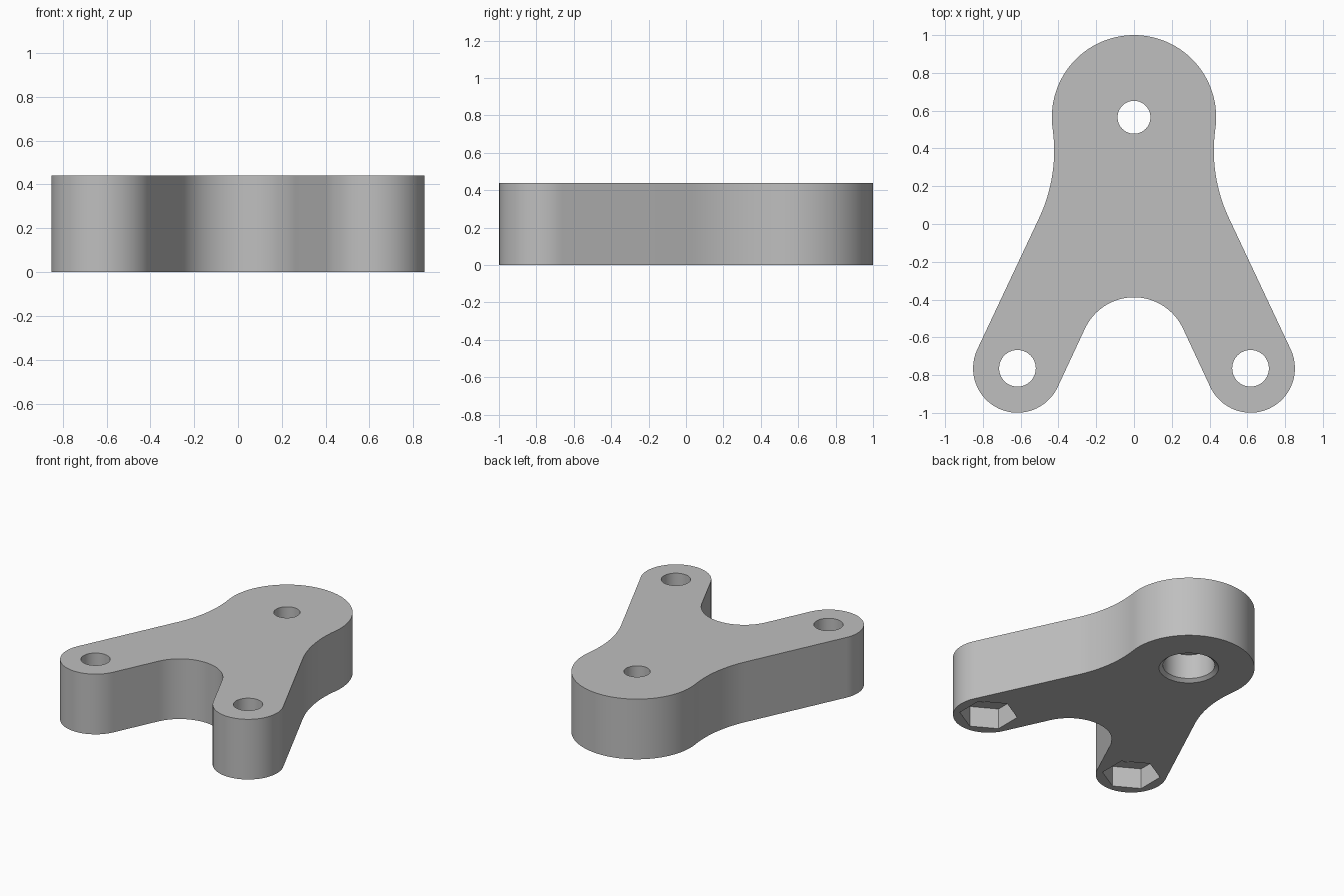
import bpy
import bmesh
from math import sin, cos, pi, radians, atan2, hypot
from mathutils import Vector

if "Cube" in bpy.data.objects:
    bpy.data.objects.remove(bpy.data.objects["Cube"], do_unlink=True)

HEIGHT = 0.44
HEAD, HEAD_R = Vector((0, 0.565)), 0.435
FOOT, FOOT_R = Vector((0.617, -0.764)), 0.235
WAIST_R = 0.84                      # concave blend from head to leg
CROTCH, CROTCH_R = Vector((0, -0.674)), 0.286
LEAN = radians(25.2)                # direction the outer leg side faces


def arc(centre, radius, start, end, steps):
    """Points along an arc, both ends included."""
    return [centre + radius * Vector((cos(a), sin(a)))
            for a in (start + (end - start) * i / steps for i in range(steps + 1))]


def loft(name, rings):
    """Closed solid through equal-length rings of 3D points, bottom to top."""
    bm = bmesh.new()
    loops = [[bm.verts.new(p) for p in ring] for ring in rings]
    n = len(loops[0])
    bm.faces.new(loops[0][::-1])
    bm.faces.new(loops[-1])
    for low, high in zip(loops, loops[1:]):
        for i in range(n):
            j = (i + 1) % n
            bm.faces.new((low[i], low[j], high[j], high[i]))
    bmesh.ops.recalc_face_normals(bm, faces=bm.faces)
    mesh = bpy.data.meshes.new(name)
    bm.to_mesh(mesh)
    bm.free()
    obj = bpy.data.objects.new(name, mesh)
    bpy.context.collection.objects.link(obj)
    return obj


def turned(name, centre, profile, sides=64, phase=0.0):
    """Solid of revolution from (height, radius) pairs."""
    return loft(name, [[(p.x, p.y, z) for p in
                        arc(centre, r, phase, phase + 2 * pi, sides)[:-1]]
                       for z, r in profile])


# Half outline: head, waist blend, foot, crotch; then mirrored
normal = Vector((cos(LEAN), sin(LEAN)))
along = Vector((sin(LEAN), -cos(LEAN)))
out = normal.dot(FOOT - HEAD) + FOOT_R + WAIST_R
reach = ((HEAD_R + WAIST_R) ** 2 - out ** 2) ** 0.5
waist = HEAD + out * normal + reach * along
to_waist = waist - HEAD
touch = atan2(to_waist.y, to_waist.x)

half = arc(HEAD, HEAD_R, pi / 2, touch, 32)
half += arc(waist, WAIST_R, pi + touch, pi + LEAN, 14)[1:]
half += arc(FOOT, FOOT_R, LEAN, LEAN - pi, 32)
half += arc(CROTCH, CROTCH_R, LEAN, pi / 2, 16)
outline = half + [Vector((-p.x, p.y)) for p in half[-2:0:-1]]
bracket = loft("bracket", [[(p.x, p.y, z) for p in outline] for z in (0, HEIGHT)])

# Cutters: chamfered stepped bore in the head, hex pocket and hole in each foot
cutters = [turned("head_bore_cutter", HEAD,
                  [(-0.02, 0.223), (0.02, 0.172), (0.2, 0.172),
                   (0.2, 0.087), (0.5, 0.087)])]
for side in (1, -1):
    spot = Vector((side * FOOT.x, FOOT.y))
    cutters.append(turned("hex_pocket_cutter", spot,
                          [(-0.05, 0.193), (0.15, 0.193)], 6, pi / 6))
    cutters.append(turned("foot_hole_cutter", spot,
                          [(-0.1, 0.097), (0.5, 0.097)]))

bpy.ops.object.select_all(action='DESELECT')
bpy.context.view_layer.objects.active = bracket
bracket.select_set(True)
for cutter in cutters:
    cutter.hide_render = True
    mod = bracket.modifiers.new("cut", 'BOOLEAN')
    mod.operation = 'DIFFERENCE'
    mod.solver = 'EXACT'
    mod.object = cutter
    bpy.ops.object.modifier_apply(modifier=mod.name)
    bpy.data.objects.remove(cutter, do_unlink=True)

# Plain grey material
grey = bpy.data.materials.new("grey")
grey.use_nodes = True
colour = (0.52, 0.52, 0.52, 1)
grey.diffuse_color = colour
grey.node_tree.nodes["Principled BSDF"].inputs["Base Color"].default_value = colour
bracket.data.materials.clear()
bracket.data.materials.append(grey)
bpy.ops.object.shade_smooth_by_angle(angle=radians(30))
